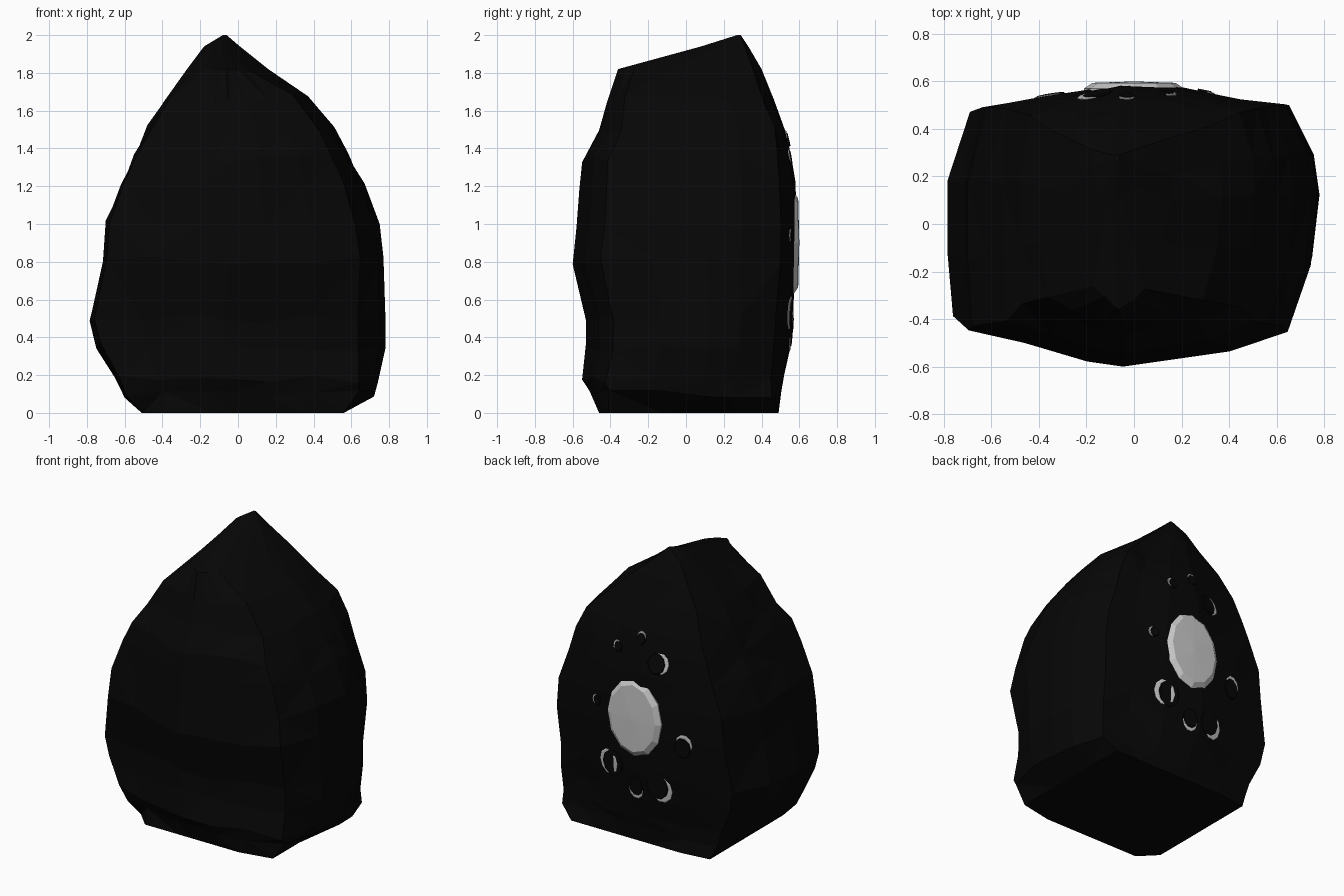
import bpy, bmesh, math, random
from mathutils import Vector
from mathutils.bvhtree import BVHTree

cube = bpy.data.objects.get("Cube")
if cube:
    bpy.data.objects.remove(cube)
random.seed(4)


def material(name, value, rough):
    m = bpy.data.materials.new(name)
    m.use_nodes = True
    m.diffuse_color = (value, value, value, 1)
    node = m.node_tree.nodes["Principled BSDF"]
    node.inputs["Base Color"].default_value = (value, value, value, 1)
    node.inputs["Roughness"].default_value = rough
    return m


black = material("black stone", 0.002, 0.9)
grey = material("pale grey", 0.58, 0.6)


def finish(name, bm, mat):
    bmesh.ops.recalc_face_normals(bm, faces=bm.faces[:])
    mesh = bpy.data.meshes.new(name)
    bm.to_mesh(mesh)
    mesh.materials.append(mat)
    obj = bpy.data.objects.new(name, mesh)
    bpy.context.collection.objects.link(obj)
    return obj


def loft(bm, rings):
    """Skin a stack of closed rings and cap both ends."""
    loops = [[bm.verts.new(p) for p in ring] for ring in rings]
    n = len(loops[0])
    for a, b in zip(loops, loops[1:]):
        for i in range(n):
            j = (i + 1) % n
            bm.faces.new((a[i], a[j], b[j], b[i]))
    bm.faces.new(loops[0])
    bm.faces.new(loops[-1])


# Boulder: one blunt-cornered outline, fitted to the extents at each height
outline = [(1, .2), (.97, .5), (.83, .85), (.57, .89), (.25, .98), (-.12, 1),
           (-.55, .91), (-.89, .84), (-1, .3), (-1, -.25), (-.97, -.74),
           (-.65, -.82), (-.3, -.96), (-.1, -1), (.15, -.95), (.5, -.88),
           (.82, -.74), (.96, -.28)]
# height, right, left, front, back, narrowing of the front, squareness
levels = [(0, -.51, .56, -.46, .49, 0, 1),
          (.1, -.6, .72, -.51, .505, 0, .4),
          (.18, -.65, .74, -.55, .52, 0, .2),
          (.35, -.75, .78, -.53, .55, 0, 0),
          (.5, -.785, .78, -.53, .565, 0, 0),
          (.8, -.715, .77, -.6, .582, 0, .1),
          (1, -.7, .75, -.58, .585, 0, .1),
          (1.2, -.62, .67, -.565, .58, 0, .1),
          (1.35, -.55, .6, -.55, .555, 0, .15),
          (1.5, -.48, .51, -.46, .525, 0, .25),
          (1.66, -.4, .37, -.42, .465, .1, .3),
          (1.82, -.27, .16, -.36, .4, .6, .2),
          (1.94, -.18, .01, .08, .33, .7, 0),
          (2, -.08, -.06, .27, .29, 0, 0)]
rings = []
for z, x0, x1, y0, y1, narrow, square in levels:
    cx, hw = (x0 + x1) / 2, (x1 - x0) / 2
    cy, hd = (y0 + y1) / 2, (y1 - y0) / 2
    ring = []
    for fx, fy in outline:
        fx, fy = Vector((fx, fy)).lerp(Vector((fx, fy)) / max(abs(fx), abs(fy)), square)
        taper = 1 - narrow * max(0, -fy)
        chip = 1
        wobble = 0
        if 0 < z < 1.8:
            # chip the stone slightly, leaving the extreme points
            if abs(fx) < .95 and abs(fy) < .95:
                chip = 1 - random.uniform(0, .02)
            wobble = random.uniform(-.025, .025)
        ring.append((cx + fx * hw * taper * chip, cy + fy * hd * chip, z + wobble))
    rings.append(ring)
bm = bmesh.new()
loft(bm, rings)
bmesh.ops.triangulate(bm, faces=bm.faces[:])
bm.normal_update()
surface = BVHTree.FromBMesh(bm)
finish("boulder", bm, black)
bm.free()


# Large oval stone set in the back
def oval(rx, rz, y, n=12):
    return [(rx * math.cos(math.tau * i / n), y, .9 + rz * math.sin(math.tau * i / n))
            for i in range(n)]


bm = bmesh.new()
loft(bm, [oval(.21, .27, .53), oval(.21, .27, .57), oval(.175, .235, .594)])
bmesh.ops.poke(bm, faces=[f for f in bm.faces if f.calc_center_median().y > .59])
for v in bm.verts:
    if len(v.link_edges) == 12:
        v.co.y = .6
finish("oval_stone", bm, grey)
bm.free()


# Ring of small set pieces: dark plates leaving pale crescents
def plate(name, x, z, rx, rz, proud, mat):
    hit, normal, _, _ = surface.ray_cast(Vector((x, 2, z)), Vector((0, -1, 0)))
    side = Vector((0, 0, 1)).cross(normal).normalized()
    up = normal.cross(side)

    def ring(scale, height):
        return [hit + side * rx * scale * math.cos(math.tau * i / 10)
                + up * rz * scale * math.sin(math.tau * i / 10) + normal * height
                for i in range(10)]

    bm = bmesh.new()
    loft(bm, [ring(1, -.03), ring(1, proud * .5), ring(.92, proud)])
    finish(name, bm, mat)
    bm.free()


# across, height from the oval's centre, radius, direction the crescent faces in degrees
pieces = [(-.03, .56, .038, 90), (.15, .46, .035, 30), (-.18, .41, .07, 170),
          (.31, .04, .035, 0), (-.36, -.11, .07, 110), (.21, -.37, .09, 0),
          (-.19, -.47, .09, 215), (0, -.51, .065, 270)]
for i, (x, dz, r, facing) in enumerate(pieces):
    a = math.radians(facing)
    shift = r * .38
    plate(f"pale_crescent_{i + 1}", x, .9 + dz, r * .85, r, .005, grey)
    plate(f"dark_plate_{i + 1}", x - shift * math.cos(a), .9 + dz - shift * math.sin(a),
          r * .88, r * 1.03, .009, black)
